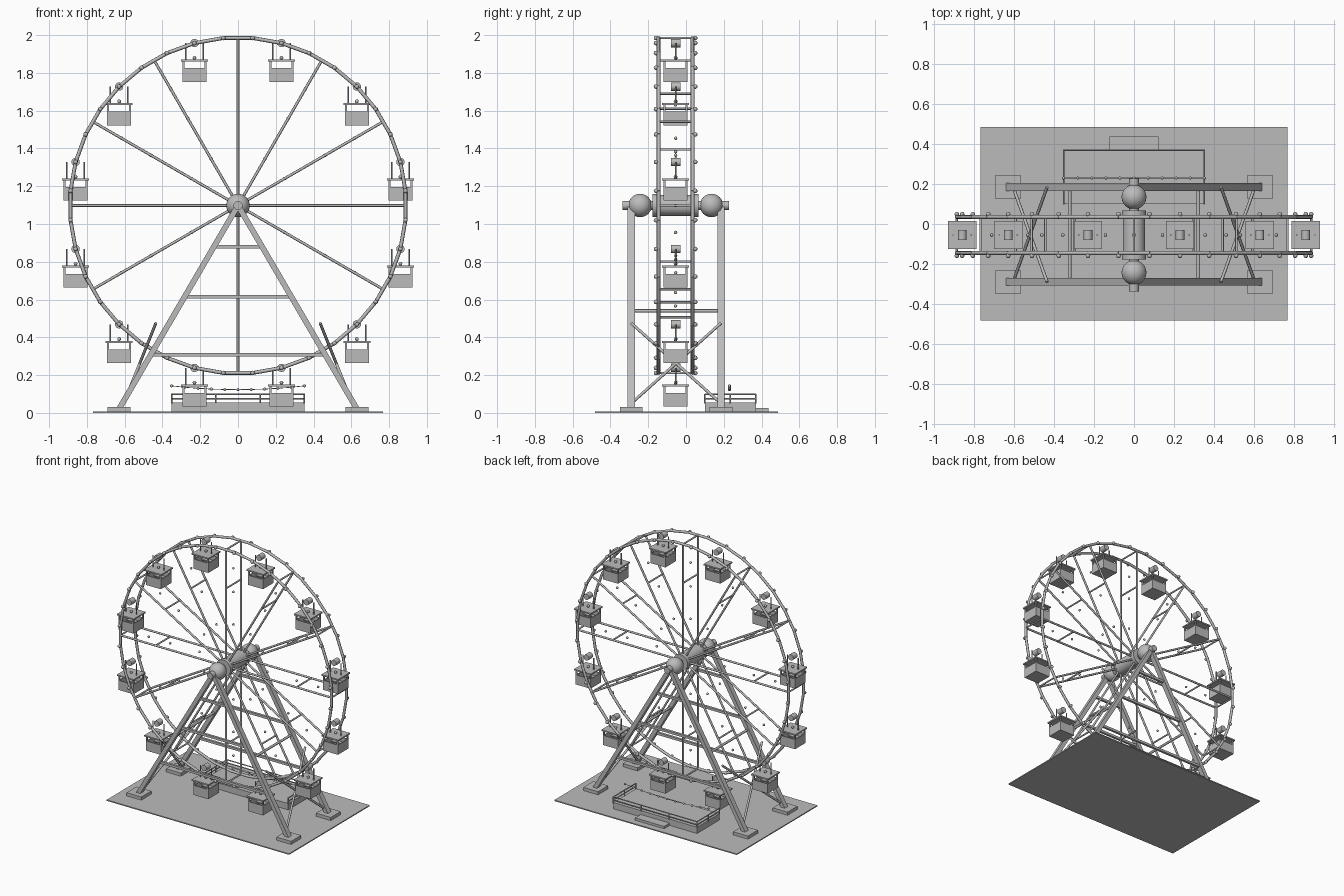
import bpy, bmesh, math
from mathutils import Vector, Matrix

if "Cube" in bpy.data.objects:
    bpy.data.objects.remove(bpy.data.objects["Cube"])

grey = bpy.data.materials.new("plain grey")
grey.use_nodes = True
grey.diffuse_color = (0.5, 0.5, 0.5, 1)
grey.node_tree.nodes["Principled BSDF"].inputs["Base Color"].default_value = (0.5, 0.5, 0.5, 1)

HUB = Vector((0, -0.055, 1.098))     # wheel centre
RADIUS, HALF_GAP = 0.89, 0.09        # ring radius, half the distance between rings
FRAME_Y = (-0.29, 0.185)             # the two A-frames


class Part:
    """Collects primitives into one mesh object."""
    def __init__(self, name):
        self.name, self.bm = name, bmesh.new()

    def box(self, x, y, z):
        size = Matrix.Diagonal((x[1] - x[0], y[1] - y[0], z[1] - z[0], 1))
        mid = Vector((sum(x), sum(y), sum(z))) / 2
        bmesh.ops.create_cube(self.bm, size=1, matrix=Matrix.Translation(mid) @ size)

    def rod(self, a, b, r, sides=8):
        a, b = Vector(a), Vector(b)
        turn = (b - a).to_track_quat('Z', 'Y').to_matrix().to_4x4()
        bmesh.ops.create_cone(self.bm, cap_ends=True, segments=sides, radius1=r, radius2=r,
                              depth=(b - a).length, matrix=Matrix.Translation((a + b) / 2) @ turn)

    def beam(self, a, b, width, depth):
        a, b = Vector(a), Vector(b)
        turn = (b - a).to_track_quat('Z', 'Y').to_matrix().to_4x4()
        size = Matrix.Diagonal((depth, width, (b - a).length, 1))
        bmesh.ops.create_cube(self.bm, size=1, matrix=Matrix.Translation((a + b) / 2) @ turn @ size)

    def ball(self, p, r, seg=8):
        bmesh.ops.create_uvsphere(self.bm, u_segments=seg, v_segments=max(6, seg // 2), radius=r,
                                  matrix=Matrix.Translation(p))

    def finish(self, smooth=True):
        mesh = bpy.data.meshes.new(self.name)
        self.bm.to_mesh(mesh)
        self.bm.free()
        mesh.materials.append(grey)
        obj = bpy.data.objects.new(self.name, mesh)
        bpy.context.collection.objects.link(obj)
        if smooth:
            bpy.ops.object.select_all(action='DESELECT')
            obj.select_set(True)
            bpy.context.view_layer.objects.active = obj
            bpy.ops.object.shade_smooth_by_angle(angle=math.radians(46))
        return obj


def on_wheel(deg, r, dy=0.0):
    a = math.radians(deg)
    return HUB + Vector((r * math.cos(a), dy, r * math.sin(a)))


# Ground plate and feet
ground = Part("ground_plate")
ground.box((-0.767, 0.767), (-0.482, 0.486), (0, 0.008))
ground.finish(False)
feet = Part("feet")
for x in (-0.63, 0.63):
    for y in FRAME_Y:
        feet.box((x - 0.062, x + 0.062), (y - 0.06, y + 0.06), (0.008, 0.032))
feet.finish(False)

# A-frames with horizontal crossbars
frames = Part("support_frames")
for y in FRAME_Y:
    for s in (-1, 1):
        frames.beam((s * 0.63, y, 0.02), (0, y, HUB.z), 0.03, 0.038)
    for z in (0.307, 0.615, 0.88):
        x = 0.63 * (HUB.z - z) / (HUB.z - 0.02)
        frames.beam((-x, y, z), (x, y, z), 0.018, 0.018)
frames.finish(False)

# Ties and crossed braces joining the two A-frames
braces = Part("frame_braces")
front, back = FRAME_Y
for s in (-1, 1):
    braces.rod((s * 0.322, front, 0.54), (s * 0.322, back, 0.54), 0.009)
    for a, b in ((front, back), (back, front)):
        braces.rod((s * 0.435, a, 0.475), (s * 0.605, b, 0.05), 0.008)
braces.finish()

# Axle, hub drum, flanges and bearing balls
axle = Part("axle_and_hub")
for y0, y1, r in ((-0.337, 0.228, 0.024), (-0.175, 0.065, 0.056),
                  (-0.177, -0.15, 0.061), (0.04, 0.067, 0.061)):
    axle.rod((0, y0, HUB.z), (0, y1, HUB.z), r, 32)
for y in (-0.243, 0.135):
    axle.ball((0, y, HUB.z), 0.062, 32)
axle.finish()

# Wheel rings with a bulb at each joint
rings, bulbs = Part("wheel_rings"), Part("rim_bulbs")
for side in (-1, 1):
    for i in range(36):
        a = 5 + 10 * i
        rings.rod(on_wheel(a, RADIUS, side * HALF_GAP), on_wheel(a + 10, RADIUS, side * HALF_GAP), 0.01)
        bulbs.ball(on_wheel(a, RADIUS, side * 0.104), 0.012)
rings.finish()

# Spokes, rungs and the lights between them
spokes = Part("spokes")
for i in range(12):
    a = 30 * i
    for side in (-1, 1):
        spokes.rod(on_wheel(a, 0.04, side * HALF_GAP), on_wheel(a, 0.887, side * HALF_GAP), 0.0075)
    for r in (0.592, 0.887):
        spokes.rod(on_wheel(a, r, -HALF_GAP), on_wheel(a, r, HALF_GAP), 0.006)
    for r in (0.285, 0.532, 0.712):
        bulbs.ball(on_wheel(a, r), 0.009)
spokes.finish()
bulbs.finish()

# One cabin, modelled around its pivot, then repeated
cabin = Part("cabin")
cabin.rod((0, -0.025, 0), (0, 0.025, 0), 0.022, 16)
W = 0.063
cabin.box((-0.071, 0.071), (-0.071, 0.071), (-0.098, -0.088))
cabin.box((-W, W), (-W, W), (-0.205, -0.195))
for s in (-1, 1):
    wall, rail = sorted((s * W, s * (W - 0.006))), sorted((s * W, s * (W - 0.01)))
    cabin.box(wall, (-W, W), (-0.2, -0.132))
    cabin.box((-W, W), wall, (-0.2, -0.132))
    cabin.box((-W, W), sorted((s * 0.025, s * 0.055)), (-0.172, -0.164))
    cabin.rod((s * 0.046, 0, -0.09), (s * 0.046, 0, 0), 0.004)
    for t in (-1, 1):
        cabin.box(rail, sorted((t * W, t * (W - 0.01))), (-0.135, -0.09))
cabin.ball((0, 0, -0.078), 0.01)
first = cabin.finish()
first.location = on_wheel(15, RADIUS)
for i in range(1, 12):
    copy = bpy.data.objects.new("cabin", first.data)
    copy.location = on_wheel(15 + 30 * i, RADIUS)
    bpy.context.collection.objects.link(copy)

# Boarding platform and step
X, Y0, Y1 = 0.352, 0.1, 0.37
deck = Part("boarding_platform")
deck.box((-X, X), (Y0, Y1), (0.008, 0.056))
deck.box((-0.122, 0.122), (Y1, 0.437), (0.008, 0.026))
deck.finish(False)

# Platform railing
rail = Part("platform_railing")
for z in (0.075, 0.098):
    for s in (-1, 1):
        rail.rod((s * X, Y0, z), (s * X, Y1, z), 0.004)
    rail.rod((-X, Y1, z), (X, Y1, z), 0.004)
for x in (-X, -X / 3, X / 3, X):
    rail.rod((x, Y1, 0.05), (x, Y1, 0.1), 0.004)
for s in (-1, 1):
    for y in (Y0, (Y0 + Y1) / 2):
        rail.rod((s * X, y, 0.05), (s * X, y, 0.1), 0.004)
rail.finish()

# Sagging string of lights over the platform
lights = Part("string_lights")
points = [Vector((X * t / 5, 0.23, 0.123 + 0.02 * (t / 5) ** 2)) for t in range(-5, 6)]
for p in points:
    lights.ball(p, 0.008)
for a, b in zip(points, points[1:]):
    lights.rod(a, b, 0.002, 6)
lights.finish()
